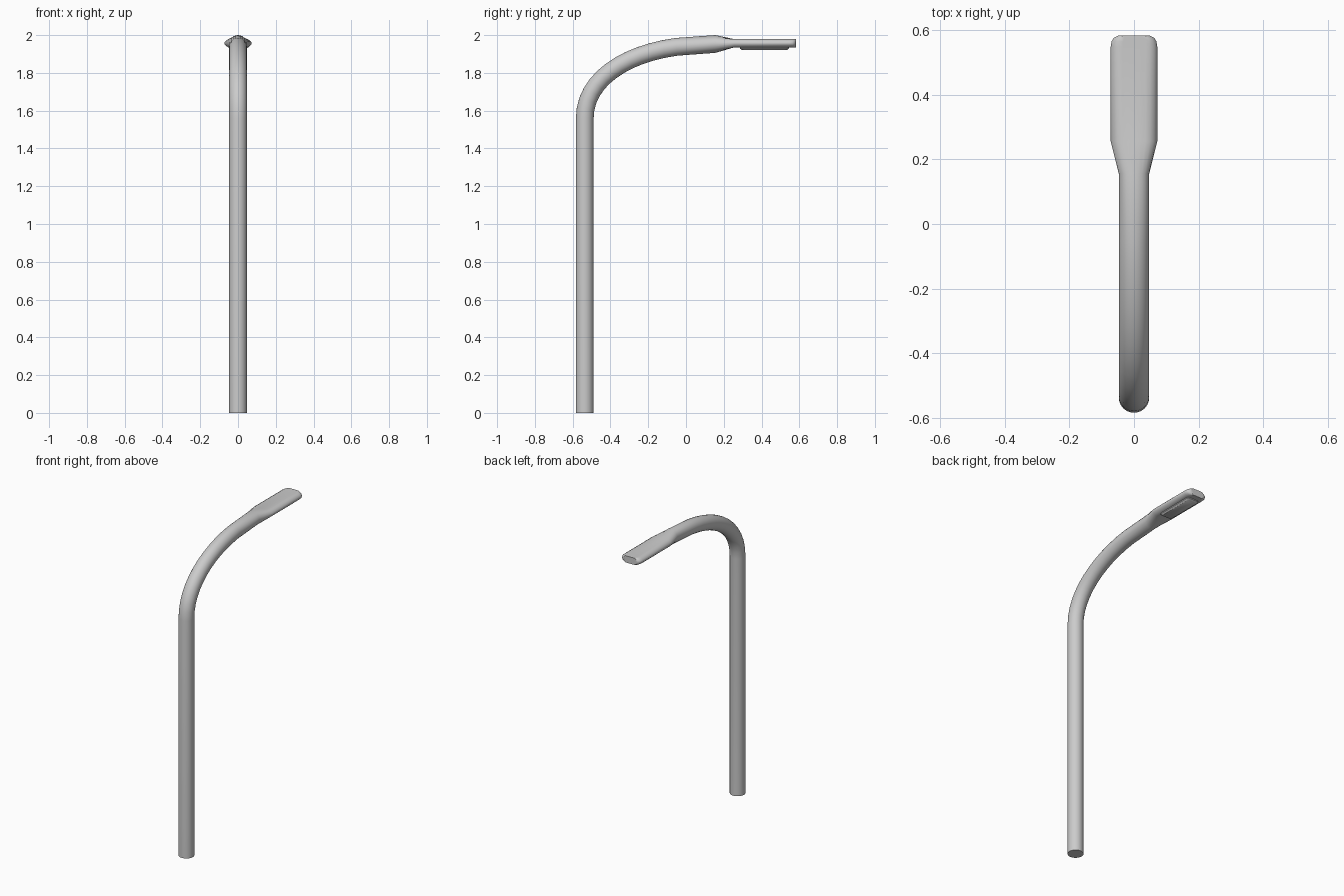
import bpy, bmesh, math
from mathutils import Vector

cube = bpy.data.objects.get("Cube")
if cube:
    bpy.data.objects.remove(cube, do_unlink=True)

SIDES = 24
RADIUS = 0.047


def make_material(name, color):
    mat = bpy.data.materials.new(name)
    mat.use_nodes = True
    mat.diffuse_color = color
    mat.node_tree.nodes["Principled BSDF"].inputs["Base Color"].default_value = color
    return mat


def loft(name, rings, mat):
    """Skin a list of closed rings and cap both ends."""
    bm = bmesh.new()
    loops = [[bm.verts.new(p) for p in ring] for ring in rings]
    for a, b in zip(loops, loops[1:]):
        n = len(a)
        for i in range(n):
            j = (i + 1) % n
            bm.faces.new((a[i], a[j], b[j], b[i]))
    bm.faces.new(loops[0])
    bm.faces.new(loops[-1])
    bmesh.ops.recalc_face_normals(bm, faces=bm.faces)
    mesh = bpy.data.meshes.new(name)
    bm.to_mesh(mesh)
    bm.free()
    obj = bpy.data.objects.new(name, mesh)
    bpy.context.collection.objects.link(obj)
    mesh.materials.append(mat)
    bpy.ops.object.select_all(action="DESELECT")
    obj.select_set(True)
    bpy.context.view_layer.objects.active = obj
    bpy.ops.object.shade_smooth_by_angle(angle=math.radians(35))
    return obj


def angles():
    return [2 * math.pi * i / SIDES for i in range(SIDES)]


def round_ring(center, tangent):
    up = Vector((0, -tangent.z, tangent.y))
    return [center + RADIUS * (Vector((math.cos(a), 0, 0)) + up * math.sin(a)) for a in angles()]


def flat_ring(y, z, width_scale):
    """Flat top and bottom with rounded sides."""
    ring = []
    k = math.sqrt(0.5)
    for a in angles():
        c, s = math.cos(a), math.sin(a)
        over = max(0, abs(c) - k) / (1 - k)
        x = math.copysign(0.05 * min(1, abs(c) / k) + 0.022 * over, c)
        ring.append(Vector((x * width_scale, y, z + 0.022 * max(-1, min(1, s / k)))))
    return ring


def bezier(p, t):
    u = 1 - t
    pos = p[0] * u**3 + p[1] * 3 * u * u * t + p[2] * 3 * u * t * t + p[3] * t**3
    tan = (p[1] - p[0]) * u * u + (p[2] - p[1]) * 2 * u * t + (p[3] - p[2]) * t * t
    return pos, tan.normalized()


metal = make_material("grey_metal", (0.6, 0.6, 0.6, 1))

# Upright, bend, arm and flattened head in one skin
bend = [Vector((0, y, z)) for y, z in
        ((-0.536, 1.56), (-0.536, 1.76), (-0.33, 1.9), (-0.05, 1.938))]
rings = [round_ring(Vector((0, -0.536, 0)), Vector((0, 0, 1)))]
rings += [round_ring(*bezier(bend, i / 12)) for i in range(13)]
rings.append(round_ring(Vector((0, 0.155, 1.953)), Vector((0, 1, 0))))
for y, scale in ((0.255, 1), (0.548, 1), (0.564, 0.96), (0.575, 0.87), (0.582, 0.68)):
    rings.append(flat_ring(y, 1.957, scale))
loft("lamp_post", rings, metal)


# Lens plate under the head
def lens_ring(half_w, half_l, z, corner=0.015):
    pts = []
    for q, (sx, sy) in enumerate(((1, 1), (-1, 1), (-1, -1), (1, -1))):
        for i in range(5):
            a = math.pi / 2 * (q + i / 4)
            pts.append(Vector((sx * (half_w - corner) + corner * math.cos(a),
                               0.415 + sy * (half_l - corner) + corner * math.sin(a), z)))
    return pts


loft("lens", [lens_ring(0.042, 0.13, 1.938), lens_ring(0.042, 0.13, 1.929),
              lens_ring(0.034, 0.118, 1.92)], metal)
